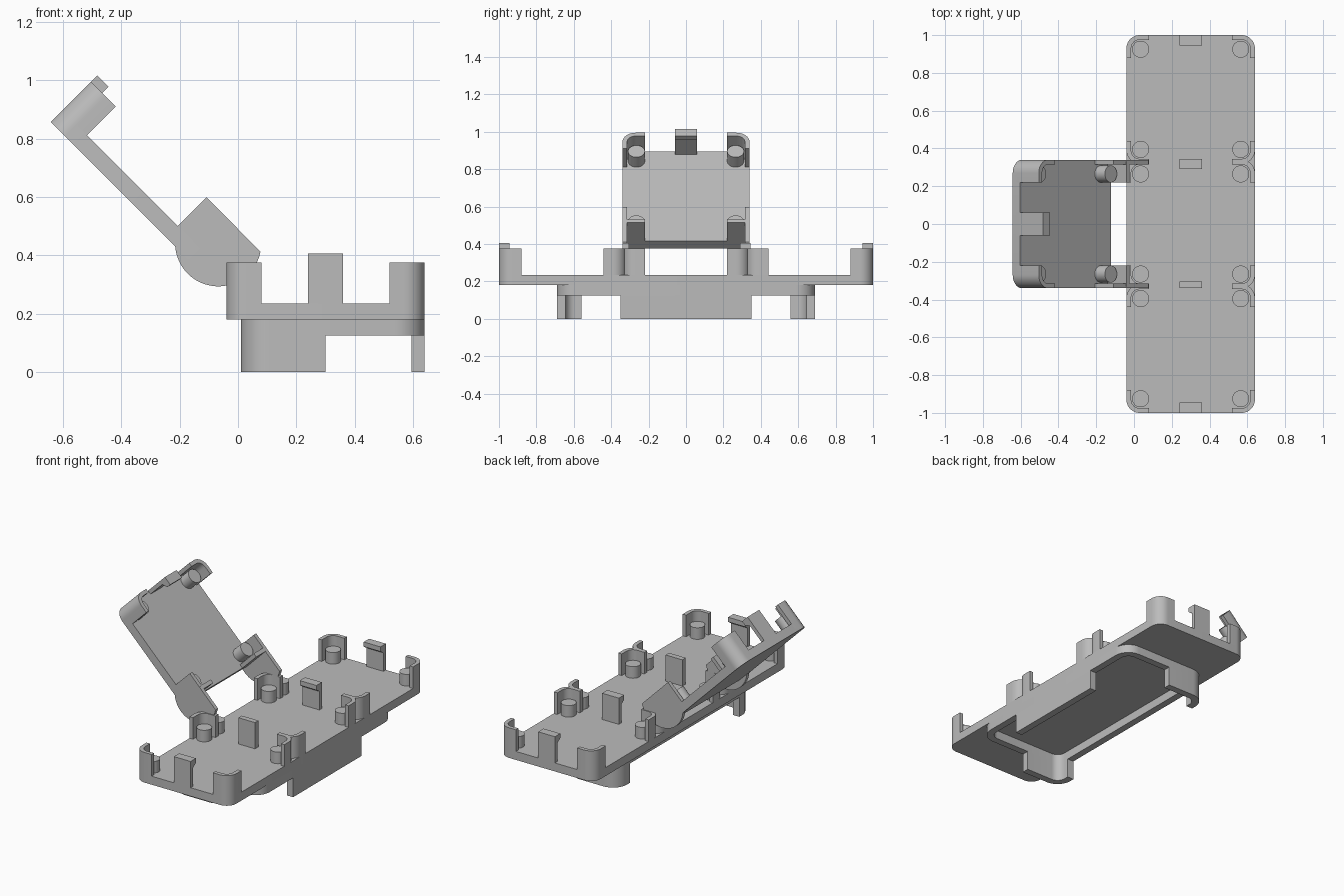
import bpy, bmesh
from math import cos, sin, pi, radians, atan2
from mathutils import Matrix, Vector

cube = bpy.data.objects.get("Cube")
if cube:
    bpy.data.objects.remove(cube, do_unlink=True)

grey = bpy.data.materials.new("plain grey")
grey.use_nodes = True
COLOR = (0.5, 0.5, 0.5, 1)
grey.diffuse_color = COLOR
grey.node_tree.nodes["Principled BSDF"].inputs["Base Color"].default_value = COLOR

# Shared sizes of the tray and the lid
SIDE, FLOOR, WALL, POST, CLIP = 0.68, 0.055, 0.195, 0.13, 0.225
THICK, LEG, ROUND = 0.025, 0.12, 0.07
BASE_Z = 0.18
TRAY = Matrix.Translation((-0.04, 0, BASE_Z))
# Lid frame: x runs from the free edge to the hinge, z is the inner side
LID = Matrix.Translation((-0.642, 0, 0.857)) @ Matrix.Rotation(radians(45), 4, "Y")
WORLD = Matrix.Identity(4)


def finish(name, bm, matrix):
    bmesh.ops.recalc_face_normals(bm, faces=bm.faces)
    bm.transform(matrix)
    mesh = bpy.data.meshes.new(name)
    bm.to_mesh(mesh)
    bm.free()
    mesh.materials.append(grey)
    obj = bpy.data.objects.new(name, mesh)
    bpy.context.collection.objects.link(obj)
    bpy.ops.object.select_all(action="DESELECT")
    obj.select_set(True)
    bpy.context.view_layer.objects.active = obj
    bpy.ops.object.shade_smooth_by_angle()
    return obj


def prism(name, outline, low, high, matrix=WORLD, axis="z"):
    """Extrude an outline along z, y or x."""
    place = {"z": lambda u, v, w: (u, v, w),
             "y": lambda u, v, w: (u, w, v),
             "x": lambda u, v, w: (w, u, v)}[axis]
    bm = bmesh.new()
    a = [bm.verts.new(place(u, v, low)) for u, v in outline]
    b = [bm.verts.new(place(u, v, high)) for u, v in outline]
    bm.faces.new(a)
    bm.faces.new(b)
    for i in range(len(a)):
        j = (i + 1) % len(a)
        bm.faces.new((a[i], a[j], b[j], b[i]))
    return finish(name, bm, matrix)


def box(name, x0, x1, y0, y1, z0, z1, matrix=WORLD):
    prism(name, [(x0, y0), (x1, y0), (x1, y1), (x0, y1)], z0, z1, matrix)


def arc(cx, cy, r, start, end, steps=10):
    return [(cx + r * cos(start + (end - start) * i / steps),
             cy + r * sin(start + (end - start) * i / steps)) for i in range(steps + 1)]


def rounded(x0, x1, y0, y1, r_left, r_right):
    """Rectangle outline with rounded left and right corners."""
    corners = [(x0, y0, 1, 1, r_left, 2), (x1, y0, -1, 1, r_right, 3),
               (x1, y1, -1, -1, r_right, 0), (x0, y1, 1, -1, r_left, 1)]
    points = []
    for x, y, dx, dy, r, quarter in corners:
        if r:
            start = quarter * pi / 2
            points += arc(x + dx * r, y + dy * r, r, start, start + pi / 2)
        else:
            points.append((x, y))
    return points


def bracket(name, x, y, dx, dy, lx, ly, r, t, low, high, matrix=WORLD):
    """Rounded L-shaped wall whose legs run from a corner along dx and dy."""
    local = [(lx, 0)] + arc(r, r, r, 1.5 * pi, pi) + [(0, ly), (t, ly)]
    local += arc(r, r, r - t, pi, 1.5 * pi) + [(lx, t)]
    prism(name, [(x + dx * u, y + dy * v) for u, v in local], low, high, matrix)


def post(name, x, y, dx, dy, matrix):
    cx, cy = x + dx * 0.075, y + dy * 0.075
    prism(name, arc(cx, cy, 0.045, 0, 2 * pi, 32)[:-1], FLOOR / 2, POST, matrix)


# Long tray floor
prism("tray_floor", rounded(0, SIDE, -1, 1, ROUND, ROUND), 0, FLOOR, TRAY)

# Corner walls and posts of the three bays
for bay, centre in (("front", -0.66), ("middle", 0), ("back", 0.66)):
    for x, dx in ((0, 1), (SIDE, -1)):
        for side in (-1, 1):
            y = centre + side * SIDE / 2
            bracket(bay + "_corner_wall", x, y, dx, -side, LEG, LEG, ROUND, THICK,
                    0, WALL, TRAY)
            post(bay + "_post", x, y, dx, -side, TRAY)


def clip_profile(start, direction):
    hook = [(0, 0), (THICK, 0), (THICK, 0.175), (0.055, WALL), (0.055, CLIP), (0, CLIP)]
    return [(start + direction * u, v) for u, v in hook]


# Snap clips along the tray
for name, y, direction in (("front_clip", -1, 1), ("inner_clip", 0.345, -1),
                           ("back_clip", 1, -1)):
    prism(name, clip_profile(y, direction), 0.28, 0.40, TRAY, "x")
box("plain_clip", 0.28, 0.40, -0.34, -0.305, 0, CLIP, TRAY)

# Rim under the tray
RIM_T, RIM_R, RIM_Z = 0.045, 0.1, 0.125
outer = rounded(0.01, 0.64, -0.69, 0.69, RIM_R, RIM_R)
inner = rounded(0.01 + RIM_T, 0.64 - RIM_T, -0.69 + RIM_T, 0.69 - RIM_T,
                RIM_R - RIM_T, RIM_R - RIM_T)
bm = bmesh.new()
loops = [[bm.verts.new((x, y, z)) for x, y in line]
         for line, z in ((outer, RIM_Z), (outer, BASE_Z), (inner, BASE_Z), (inner, RIM_Z))]
for k in range(4):
    a, b = loops[k], loops[(k + 1) % 4]
    for i in range(len(a)):
        j = (i + 1) % len(a)
        bm.faces.new((a[i], a[j], b[j], b[i]))
finish("under_rim", bm, WORLD)

# Feet below the rim
box("side_foot", 0.64 - RIM_T, 0.64, -0.35, 0.35, 0, RIM_Z)
for side in (-1, 1):
    bracket("corner_foot", 0.01, side * 0.69, 1, -side, 0.29, 0.13, RIM_R, RIM_T, 0, RIM_Z)

# Open lid
half = SIDE / 2
prism("lid_floor", rounded(0, SIDE, -half, half, ROUND, 0), 0, FLOOR, LID)
prism("lid_clip", clip_profile(0, 1), -0.06, 0.06, LID, "y")

# Hinge arm outline: square wall running into a round knuckle
knuckle = Vector((0.70, 0.112))
radius = 0.148
start = atan2(WALL - knuckle.y, 0.125)
end = atan2(-knuckle.y, -0.095)
arm = [(SIDE - LEG, 0), (SIDE - LEG, WALL)] + arc(*knuckle, radius, start, end, 24)

for side in (-1, 1):
    edge = side * half
    bracket("lid_corner_wall", 0, edge, 1, -side, LEG, LEG, ROUND, THICK, 0, WALL, LID)
    post("lid_outer_post", 0, edge, 1, -side, LID)
    post("lid_hinge_post", SIDE, edge, -1, -side, LID)
    box("lid_hinge_wall", SIDE - THICK, SIDE, *sorted((side * 0.22, side * 0.33)),
        0, WALL, LID)
    prism("hinge_arm", arm, edge - side * THICK, edge, LID, "y")
